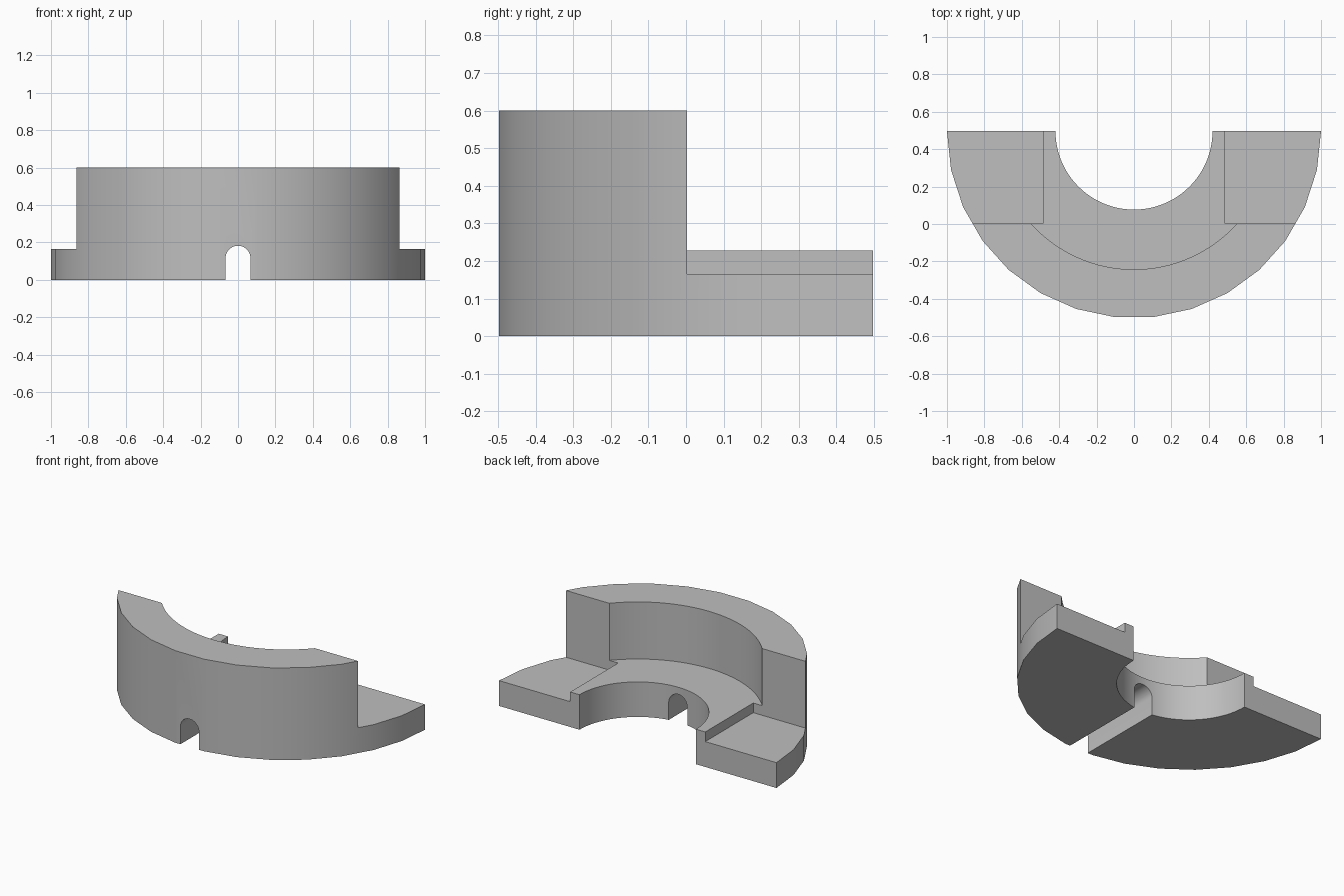
import bpy, bmesh
from math import pi, cos, sin, radians

cube = bpy.data.objects.get("Cube")
if cube:
    bpy.data.objects.remove(cube, do_unlink=True)

CY = 0.497            # shared centre of all arcs, on the back plane
STEP_Y = 0.003        # rear face of the tall wall
FLOOR, LEDGE, TOP = 0.228, 0.165, 0.6

grey = bpy.data.materials.new("grey")
grey.use_nodes = True
colour = (0.52, 0.52, 0.52, 1)
grey.diffuse_color = colour
grey.node_tree.nodes["Principled BSDF"].inputs["Base Color"].default_value = colour


def arc(cx, cy, r, start, end, steps):
    angles = [start + (end - start) * i / steps for i in range(steps + 1)]
    return [(cx + r * cos(a), cy + r * sin(a)) for a in angles]


def prism(name, points, offset):
    """Extrude a closed 3D outline along an offset."""
    bm = bmesh.new()
    face = bm.faces.new([bm.verts.new(p) for p in points])
    result = bmesh.ops.extrude_face_region(bm, geom=[face])
    moved = [v for v in result["geom"] if isinstance(v, bmesh.types.BMVert)]
    bmesh.ops.translate(bm, verts=moved, vec=offset)
    bmesh.ops.recalc_face_normals(bm, faces=bm.faces)
    mesh = bpy.data.meshes.new(name)
    bm.to_mesh(mesh)
    bm.free()
    obj = bpy.data.objects.new(name, mesh)
    bpy.context.collection.objects.link(obj)
    return obj


def upright(name, outline, z0, z1):
    return prism(name, [(x, y, z0) for x, y in outline], (0, 0, z1 - z0))


def rect(x0, x1, y0, y1):
    return [(x0, y0), (x1, y0), (x1, y1), (x0, y1)]


# Half-round body
body = upright("half_ring_body", arc(0, CY, 1, pi, 2 * pi, 15), 0, TOP)
body.data.materials.append(grey)

# Centre hole, round recess inside the wall, and open rear half
cutters = [
    upright("hole_cutter", arc(0, CY, 0.42, 0, 2 * pi, 96)[:-1], -0.2, 1),
    upright("recess_cutter", arc(0, CY, 0.74, 0, 2 * pi, 120)[:-1], FLOOR, 1),
    upright("rear_cutter", rect(-1.2, 1.2, STEP_Y, 1), FLOOR, 1),
]

# Lower ledges on both sides
for side, name in ((1, "left"), (-1, "right")):
    cutters.append(upright(name + "_ledge_cutter",
                           rect(side * 0.487, side * 1.2, STEP_Y, 1), LEDGE, 1))

# Arched slot through the front
arch = [(0.067, -0.1)] + arc(0, 0.115, 0.067, 0, pi, 24) + [(-0.067, -0.1)]
cutters.append(prism("slot_cutter", [(x, -0.8, z) for x, z in arch], (0, 1.1, 0)))

bpy.context.view_layer.objects.active = body
for cutter in cutters:
    cutter.hide_render = True
    mod = body.modifiers.new(cutter.name, "BOOLEAN")
    mod.operation = "DIFFERENCE"
    mod.solver = "EXACT"
    mod.object = cutter
    bpy.ops.object.modifier_apply(modifier=mod.name)
    bpy.data.objects.remove(cutter, do_unlink=True)

# Smooth curved walls, sharp corners
bpy.ops.object.select_all(action="DESELECT")
body.select_set(True)
bpy.ops.object.shade_smooth_by_angle(angle=radians(30))
